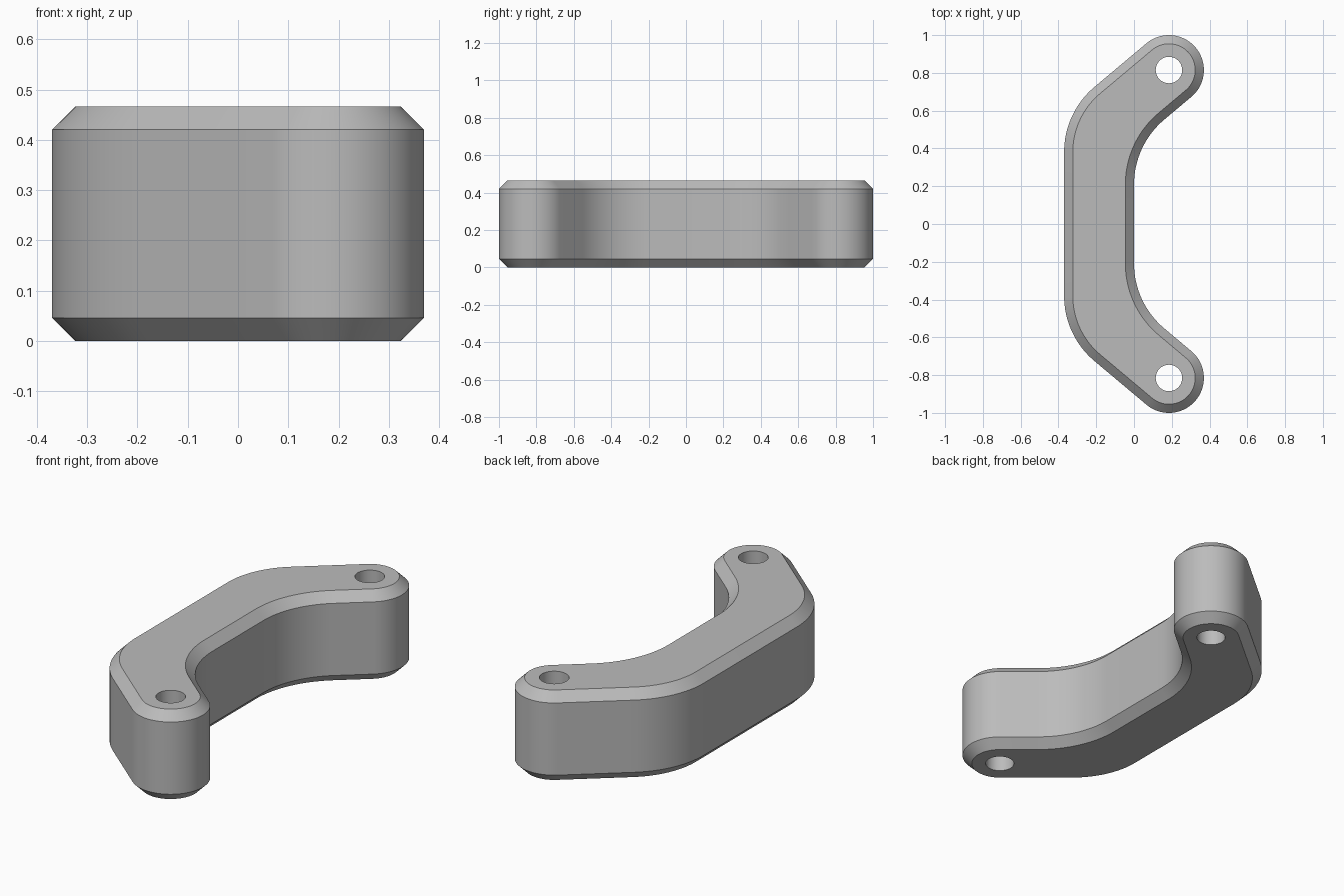
import bpy, bmesh
from math import sin, cos, radians, pi

cube = bpy.data.objects.get("Cube")
if cube:
    bpy.data.objects.remove(cube, do_unlink=True)

HEIGHT, CHAMFER = 0.466, 0.046
END_X, END_Y, END_R = 0.185, 0.815, 0.185   # rounded end, also half the bar width
BEND_R, HOLE_R = 0.45, 0.07
TILT = 130                                  # direction square to the slanted arm

grey = bpy.data.materials.new("plain grey")
grey.use_nodes = True
grey.diffuse_color = (0.5, 0.5, 0.5, 1)
grey.node_tree.nodes["Principled BSDF"].inputs["Base Color"].default_value = (0.5, 0.5, 0.5, 1)


def arc(cx, cy, r, start, end, n):
    angles = [radians(start + (end - start) * i / n) for i in range(n + 1)]
    return [(cx + r * cos(a), cy + r * sin(a)) for a in angles]


def bend_y(cx, side):
    # height of a bend centre that makes its arc tangent to the arm
    nx, ny = cos(radians(TILT)), sin(radians(TILT))
    return (nx * (END_X - cx) + ny * END_Y + side * END_R - BEND_R) / ny


def outline(inset):
    inner_x, outer_x = BEND_R, BEND_R - 2 * END_R
    half = arc(inner_x, bend_y(inner_x, -1), BEND_R + inset, 180, TILT, 16)
    half += arc(END_X, END_Y, END_R - inset, TILT - 180, TILT, 40)
    half += arc(outer_x, bend_y(outer_x, 1), BEND_R - inset, TILT, 180, 16)
    return half + [(x, -y) for x, y in reversed(half)]


def add_ring(bm, points, z):
    return [bm.verts.new((x, y, z)) for x, y in points]


def loft(bm, rings):
    for low, high in zip(rings, rings[1:]):
        for i in range(len(low)):
            j = (i + 1) % len(low)
            bm.faces.new((low[i], low[j], high[j], high[i]))


bm = bmesh.new()

# Chamfered outer wall
levels = [(CHAMFER, 0), (0, CHAMFER), (0, HEIGHT - CHAMFER), (CHAMFER, HEIGHT)]
wall = [add_ring(bm, outline(inset), z) for inset, z in levels]
loft(bm, wall)
bottom, top = [wall[0]], [wall[-1]]

# Straight through holes at both ends
for y in (END_Y, -END_Y):
    circle = arc(END_X, y, HOLE_R, 0, 360, 48)[:-1]
    rings = [add_ring(bm, circle, z) for z in (0, HEIGHT)]
    loft(bm, rings)
    bottom.append(rings[0])
    top.append(rings[1])

# Flat top and bottom, leaving the holes open
for loops, up in ((bottom, -1), (top, 1)):
    edges = [bm.edges.get((r[i - 1], r[i])) for r in loops for i in range(len(r))]
    bmesh.ops.triangle_fill(bm, edges=edges, use_beauty=True, normal=(0, 0, up))

bmesh.ops.recalc_face_normals(bm, faces=bm.faces)
mesh = bpy.data.meshes.new("curved_handle")
bm.to_mesh(mesh)
bm.free()
mesh.materials.append(grey)
handle = bpy.data.objects.new("curved_handle", mesh)
bpy.context.collection.objects.link(handle)

# Smooth curves with crisp chamfer edges
bpy.ops.object.select_all(action="DESELECT")
handle.select_set(True)
bpy.context.view_layer.objects.active = handle
bpy.ops.object.shade_smooth_by_angle(angle=pi / 6)
